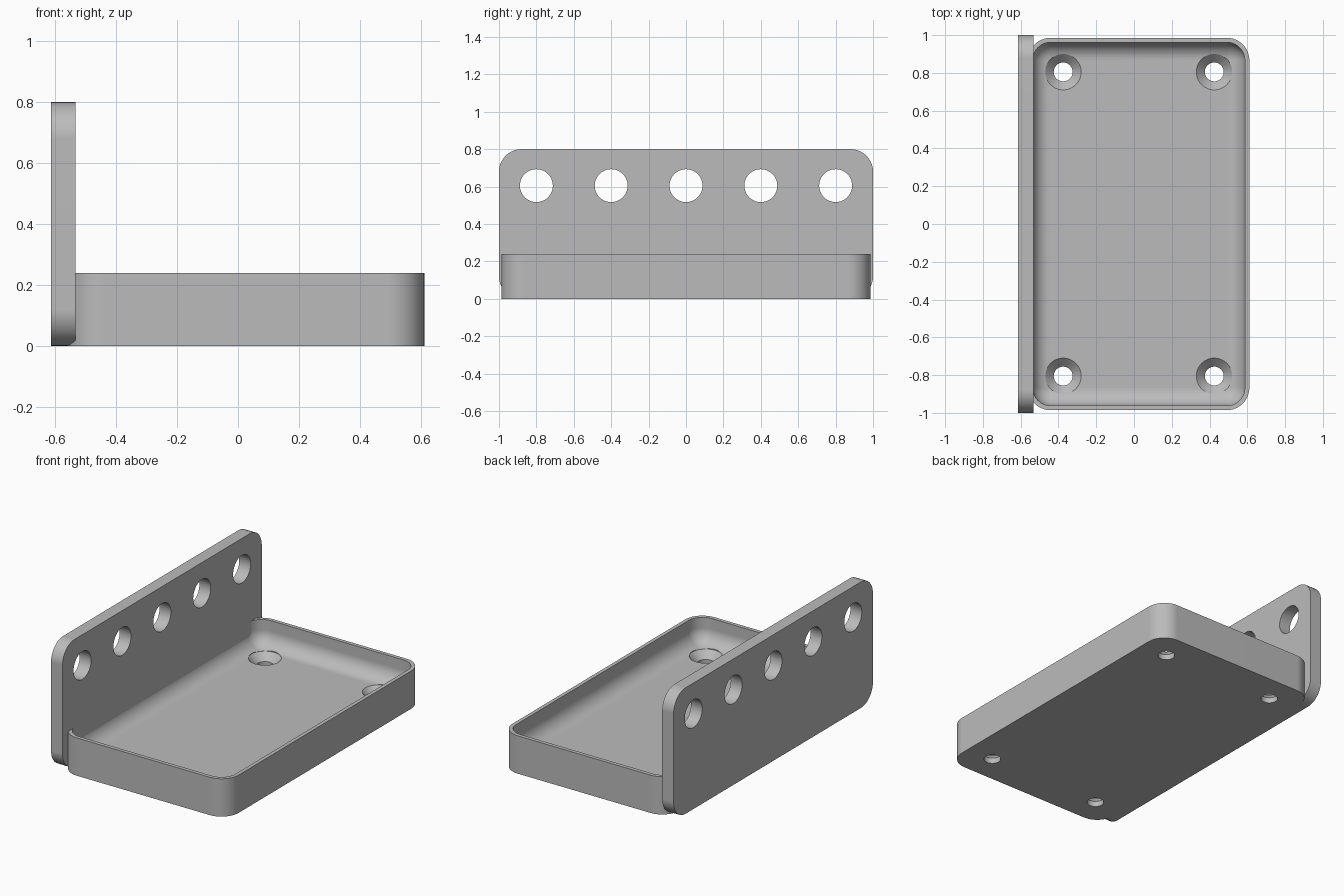
import bpy, bmesh, math
from mathutils import Matrix

if "Cube" in bpy.data.objects:
    bpy.data.objects.remove(bpy.data.objects["Cube"], do_unlink=True)

# One plain grey for the whole bracket
grey = bpy.data.materials.new("plain grey")
grey.use_nodes = True
colour = (0.5, 0.5, 0.5, 1)
grey.diffuse_color = colour
grey.node_tree.nodes["Principled BSDF"].inputs["Base Color"].default_value = colour


def rounded_rect(half_u, half_v, radius, steps=10):
    """Closed outline of a rectangle with rounded corners."""
    points = []
    for quarter, (su, sv) in enumerate([(1, 1), (-1, 1), (-1, -1), (1, -1)]):
        for i in range(steps + 1):
            a = (quarter + i / steps) * math.pi / 2
            points.append((su * (half_u - radius) + radius * math.cos(a),
                           sv * (half_v - radius) + radius * math.sin(a)))
    return points


def loft(name, rings, matrix):
    """Skin a stack of (outline, height) rings and close both ends."""
    bm = bmesh.new()
    loops = [[bm.verts.new((u, v, h)) for u, v in outline] for outline, h in rings]
    n = len(loops[0])
    for low, high in zip(loops, loops[1:]):
        for i in range(n):
            j = (i + 1) % n
            bm.faces.new((low[i], low[j], high[j], high[i]))
    bm.faces.new(loops[0][::-1])
    bm.faces.new(loops[-1])
    bm.transform(matrix)
    bmesh.ops.recalc_face_normals(bm, faces=bm.faces)
    mesh = bpy.data.meshes.new(name)
    bm.to_mesh(mesh)
    bm.free()
    obj = bpy.data.objects.new(name, mesh)
    bpy.context.collection.objects.link(obj)
    mesh.materials.append(grey)
    return obj


def circle(radius, sides=48):
    return [(radius * math.cos(i * math.tau / sides),
             radius * math.sin(i * math.tau / sides)) for i in range(sides)]


def activate(obj):
    bpy.ops.object.select_all(action='DESELECT')
    obj.select_set(True)
    bpy.context.view_layer.objects.active = obj


def drill(obj, cutters):
    activate(obj)
    for cutter in cutters:
        mod = obj.modifiers.new("hole", 'BOOLEAN')
        mod.operation = 'DIFFERENCE'
        mod.solver = 'EXACT'
        mod.object = cutter
        bpy.ops.object.modifier_apply(modifier=mod.name)
        bpy.data.objects.remove(cutter, do_unlink=True)


def finish(obj):
    activate(obj)
    bpy.ops.object.shade_smooth_by_angle(angle=math.radians(30))
    mod = obj.modifiers.new("flat faces", 'WEIGHTED_NORMAL')
    mod.keep_sharp = True


# Tray: outer wall, thin rim, inner wall and a large fillet down to the floor
TRAY_X, HALF_X, HALF_Y, CORNER = 0.025, 0.586, 0.986, 0.12
TOP, WALL, FLOOR, FILLET = 0.24, 0.024, 0.08, 0.094


def tray_ring(inset, height):
    return rounded_rect(HALF_X - inset, HALF_Y - inset, CORNER - inset), height


rings = [tray_ring(0, 0), tray_ring(0, TOP), tray_ring(WALL, TOP)]
for step in range(11):
    a = step / 10 * math.pi / 2
    rings.append(tray_ring(WALL + FILLET * (1 - math.cos(a)),
                           FLOOR + FILLET * (1 - math.sin(a))))
tray = loft("tray", rings, Matrix.Translation((TRAY_X, 0, 0)))

# Countersunk screw holes in the tray corners
screw_profile = [(0.05, -0.1), (0.05, FLOOR - 0.045), (0.095, FLOOR), (0.095, 0.3)]
drill(tray, [loft("screw_cutter", [(circle(r), h) for r, h in screw_profile],
                  Matrix.Translation((TRAY_X + sx * 0.4, sy * 0.805, 0)))
             for sx in (-1, 1) for sy in (-1, 1)])
finish(tray)

# Upright plate: outline in the y-z plane, extruded along x
upright = Matrix(((0, 0, 1, 0), (1, 0, 0, 0), (0, 1, 0, 0), (0, 0, 0, 1)))
outline = rounded_rect(1.0, 0.4, CORNER)
plate = loft("upright_plate", [(outline, -0.613), (outline, -0.533)],
             Matrix.Translation((0, 0, 0.4)) @ upright)

# Row of five round holes through the plate
drill(plate, [loft("hole_cutter", [(circle(0.088), -0.8), (circle(0.088), -0.4)],
                   Matrix.Translation((0, k * 0.4, 0.605)) @ upright)
              for k in range(-2, 3)])
finish(plate)
